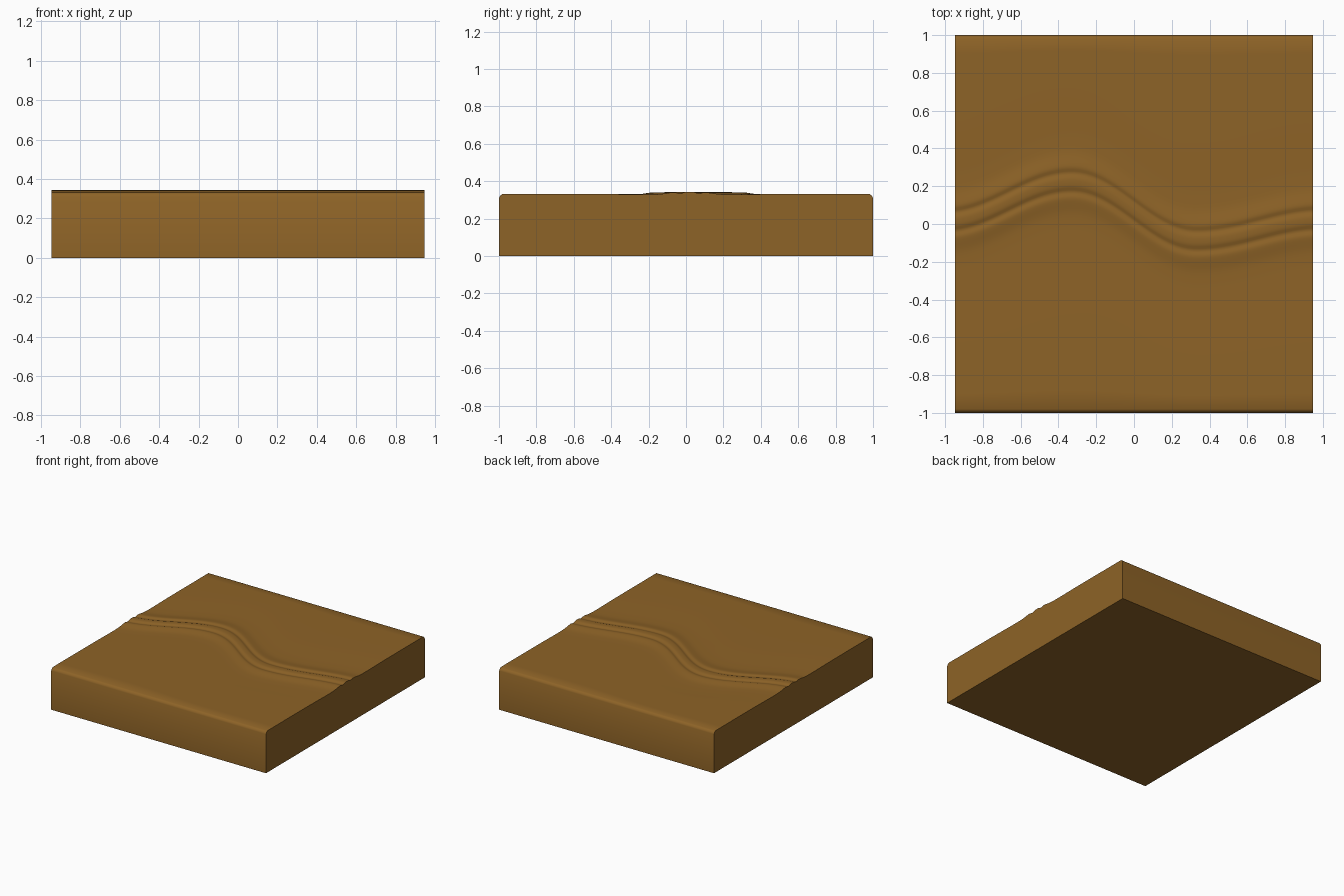
import bpy, bmesh, math

if "Cube" in bpy.data.objects:
    bpy.data.objects.remove(bpy.data.objects["Cube"])

earth = bpy.data.materials.new("brown earth")
earth.diffuse_color = (0.27, 0.125, 0.02, 1)
earth.use_nodes = True
earth.node_tree.nodes["Principled BSDF"].inputs["Base Color"].default_value = earth.diffuse_color

HALF_X = 0.947
PATH = [(-1.0, 0.01), (-0.33, 0.22), (0.33, -0.09), (1.0, 0.02)]


def path_y(x):
    """Centre line of the winding track."""
    for (x0, y0), (x1, y1) in zip(PATH, PATH[1:]):
        if x <= x1:
            t = (x - x0) / (x1 - x0)
            return y0 + (y1 - y0) * (1 - math.cos(math.pi * t)) / 2
    return PATH[-1][1]


def bump(d, centre, width):
    return math.exp(-((d - centre) / width) ** 2)


def height(v):
    """Track cross-section: low berm with two wheel ruts, worn slab edges."""
    a = abs(v)
    if a > 0.98:
        return 0.332 - 0.022 * ((a - 0.98) / 0.02) ** 2
    z = 0.332 - 0.003 * bump(a, 0.25, 0.15)
    z += 0.012 * math.exp(-(a / 0.13) ** 4)
    return z - 0.009 * bump(a, 0.05, 0.02)


# Rows across the slab, dense over the track and at the rounded edges
half = [0.01 * i for i in range(1, 26)] + [0.3, 0.4, 0.5, 0.7, 0.9, 0.98, 0.99, 0.996, 1.0]
rows = [-v for v in reversed(half)] + [0.0] + half
cols = [-HALF_X + 2 * HALF_X * i / 60 for i in range(61)]

# Top relief surface
bm = bmesh.new()
grid = []
for x in cols:
    line = []
    for v in rows:
        follow = min(1, max(0, (0.95 - abs(v)) / 0.6))
        line.append(bm.verts.new((x, v + path_y(x) * follow, height(v))))
    grid.append(line)
for a, b in zip(grid, grid[1:]):
    for j in range(len(rows) - 1):
        bm.faces.new((a[j], b[j], b[j + 1], a[j + 1]))

# Straight walls and flat underside
rim = [e for e in bm.edges if e.is_boundary]
walls = bmesh.ops.extrude_edge_only(bm, edges=rim)["geom"]
for g in walls:
    if isinstance(g, bmesh.types.BMVert):
        g.co.z = 0
bmesh.ops.holes_fill(bm, edges=[e for e in bm.edges if e.is_boundary], sides=0)
bmesh.ops.recalc_face_normals(bm, faces=bm.faces)

mesh = bpy.data.meshes.new("ground_slab")
bm.to_mesh(mesh)
bm.free()
slab = bpy.data.objects.new("ground_slab", mesh)
bpy.context.collection.objects.link(slab)
mesh.materials.append(earth)
bpy.context.view_layer.objects.active = slab
slab.select_set(True)
bpy.ops.object.shade_smooth_by_angle(angle=math.radians(40))
